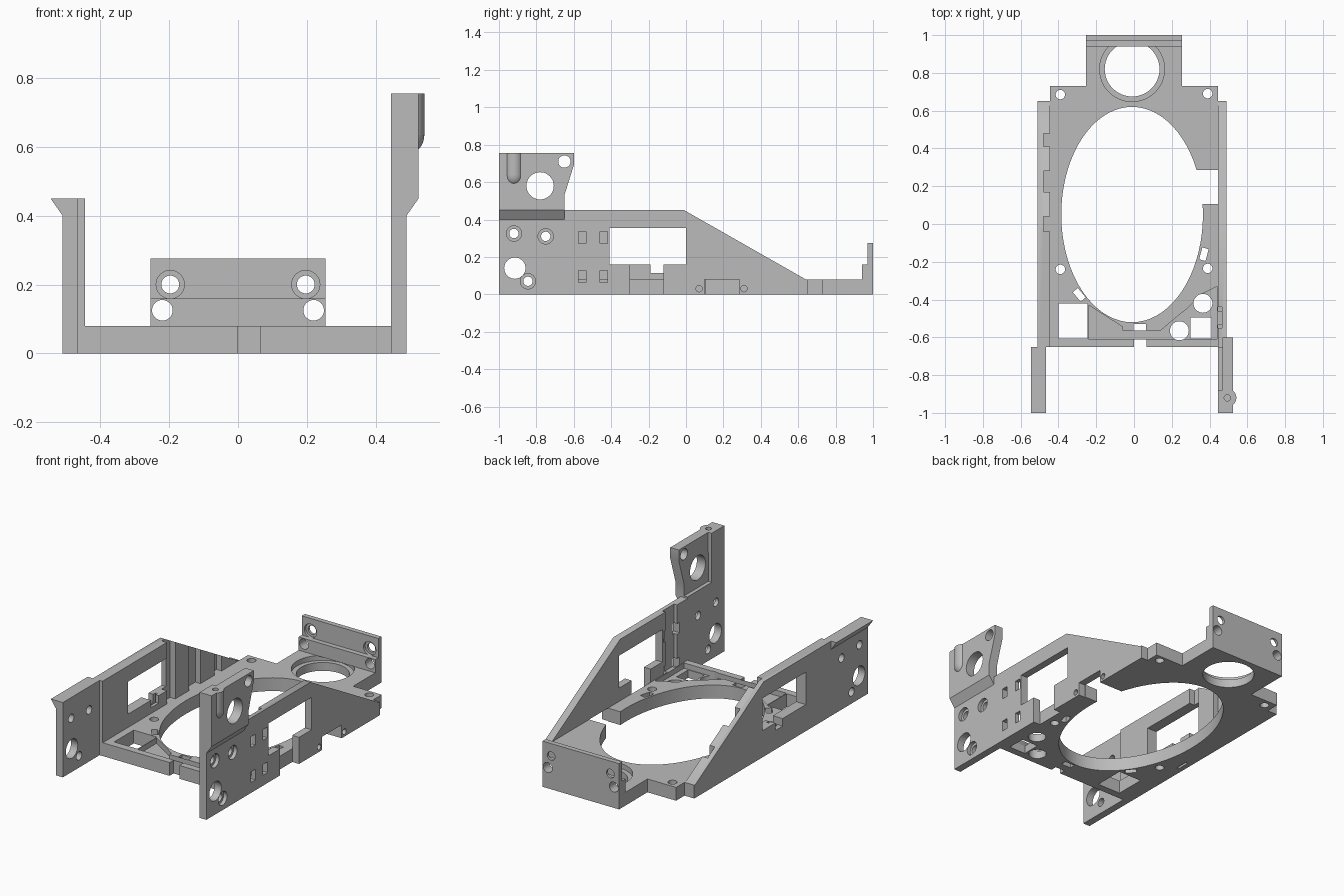
import bpy, bmesh, math
from mathutils import Matrix, Vector

old = bpy.data.objects.get("Cube")
if old:
    bpy.data.objects.remove(old, do_unlink=True)

grey = bpy.data.materials.new("light_grey")
grey.use_nodes = True
tone = (0.5, 0.5, 0.5, 1)
grey.diffuse_color = tone
grey.node_tree.nodes["Principled BSDF"].inputs["Base Color"].default_value = tone


def prism(name, pts, axis, a, b):
    """Extrude a 2D outline along an axis from a to b."""
    place = {"x": lambda u, v, w: (w, u, v),
             "y": lambda u, v, w: (u, w, v),
             "z": lambda u, v, w: (u, v, w)}[axis]
    bm = bmesh.new()
    face = bm.faces.new([bm.verts.new(place(u, v, a)) for u, v in pts])
    ext = bmesh.ops.extrude_face_region(bm, geom=[face])
    moved = [g for g in ext["geom"] if isinstance(g, bmesh.types.BMVert)]
    bmesh.ops.translate(bm, verts=moved, vec=Vector(place(0, 0, b - a)))
    bmesh.ops.recalc_face_normals(bm, faces=bm.faces)
    mesh = bpy.data.meshes.new(name)
    bm.to_mesh(mesh)
    bm.free()
    mesh.materials.append(grey)
    obj = bpy.data.objects.new(name, mesh)
    bpy.context.collection.objects.link(obj)
    return obj


def rect(u0, u1, v0, v1):
    return [(u0, v0), (u1, v0), (u1, v1), (u0, v1)]


def oval(u, v, ru, rv=None, n=32):
    rv = rv or ru
    return [(u + ru * math.cos(math.tau * i / n), v + rv * math.sin(math.tau * i / n))
            for i in range(n)]


def turned(u, v, w, h, deg):
    m = Matrix.Rotation(math.radians(deg), 2)
    return [tuple(m @ Vector(p) + Vector((u, v)))
            for p in rect(-w / 2, w / 2, -h / 2, h / 2)]


def combine(obj, tool, operation="DIFFERENCE"):
    tool.hide_render = True
    mod = obj.modifiers.new(operation.lower(), "BOOLEAN")
    mod.operation, mod.solver, mod.object = operation, "EXACT", tool
    bpy.context.view_layer.objects.active = obj
    bpy.ops.object.modifier_apply(modifier=mod.name)
    bpy.data.objects.remove(tool, do_unlink=True)


def cut(obj, pts, axis, a=-2, b=2):
    combine(obj, prism("cutter", pts, axis, a, b))


T = 0.08               # plate thickness
INNER = 0.445          # inner face of the side walls

# Base plate with rear tab
half = [(INNER, -0.65), (INNER, 0.73), (0.255, 0.73), (0.255, 1)]
base = prism("base_plate", half + [(-x, y) for x, y in reversed(half)], "z", 0, T)

# Recessed pocket behind the front lip, and the lip gap
cut(base, [(-0.24, -0.61), (0.44, -0.61), (0.44, -0.33), (0.36, -0.37), (0.28, -0.45),
           (0.24, -0.48), (0.14, -0.565), (-0.06, -0.565), (-0.06, -0.545),
           (-0.24, -0.43)], "z", 0.048, 0.2)
cut(base, rect(0, 0.065, -0.7, -0.612), "z")

# Large oval opening, side gap, front windows
cut(base, oval(-0.01, 0.05, 0.375, 0.57, 72), "z")
cut(base, rect(0.2, 0.5, 0.105, 0.285), "z")
cut(base, rect(-0.4, -0.245, -0.605, -0.42), "z")
cut(base, rect(0.3, 0.41, -0.605, -0.495), "z")

# Rear round opening with shallow seat
cut(base, oval(-0.01, 0.82, 0.145, n=48), "z")
cut(base, oval(-0.01, 0.82, 0.172, n=48), "z", 0.05, 0.2)

# Screw holes and slanted slots
for x, y, r in [(-0.39, 0.685, 0.025), (0.39, 0.69, 0.025), (-0.39, -0.24, 0.025),
                (0.39, -0.235, 0.025), (0.365, -0.42, 0.05), (0.24, -0.565, 0.05)]:
    cut(base, oval(x, y, r), "z")
for x, y, deg in [(-0.29, -0.375, 40), (0.37, -0.16, -15), (0.03, -0.547, 90)]:
    cut(base, turned(x, y, 0.035, 0.065, deg), "z")
for y0, y1 in [(0.0, 0.15), (0.25, 0.4)]:
    cut(base, oval(0.07 if y0 < 0.2 else 0.31, 0.03, 0.017, n=16), "x", 0.38, 0.5)

# Rear upright, stepped, with counterbored upper holes
back = prism("rear_upright", [(0.94, T), (1, T), (1, 0.275), (0.97, 0.275),
                              (0.97, 0.16), (0.94, 0.16)], "x", -0.255, 0.255)
for s in (-1, 1):
    cut(back, oval(s * 0.197, 0.2, 0.026), "y")
    cut(back, oval(s * 0.197, 0.2, 0.041), "y", 0.9, 0.985)
    cut(back, oval(s * 0.22, 0.125, 0.03), "y")

# Side walls share one sloping outline
outline = [(-1, 0), (0.65, 0), (0.65, T), (0.64, T), (-0.01, 0.45), (-1, 0.45)]
screws = [(-0.92, 0.325), (-0.75, 0.31), (-0.845, 0.07)]

# Left-hand-column wall (-x): thin skin, ribs, flared front top
low = prism("low_wall", outline, "x", -0.51, -INNER)
cut(low, rect(-1.1, -0.65, -0.1, 0.5), "x", -0.465, -0.4)
combine(low, prism("flare", [(-0.5, 0.4), (-0.51, 0.4), (-0.545, 0.45), (-0.5, 0.45)],
                   "y", -1, -0.65), "UNION")
for y0, y1 in [(0.41, 0.48), (0.17, 0.28), (-0.04, 0.04)]:
    cut(low, rect(y0, y1, T, 0.5), "x", -0.48, -0.4)
cut(low, rect(-0.41, 0, 0.16, 0.355), "x")
cut(low, rect(-0.19, -0.12, 0.115, 0.2), "x")
cut(low, rect(-0.48, -0.465, -0.18, -0.1), "z", -1, 0.3)
cut(low, oval(-0.915, 0.14, 0.057), "x")
for y, z in screws:
    cut(low, oval(y, z, 0.025), "x")

# Tall wall (+x): raised, thickened front panel
tall = prism("tall_wall", outline, "x", INNER, 0.49)
cut(tall, rect(-0.55, -0.44, T, 0.6), "x", 0.4, 0.465)
cut(tall, rect(-0.41, 0, 0.16, 0.355), "x")
cut(tall, rect(-0.3, -0.12, -0.1, 0.2), "x")
cut(tall, rect(0.1, 0.285, -0.1, T), "x")
for y in (0.07, 0.31):
    cut(tall, oval(y, 0.03, 0.017, n=16), "x")
for y in (-0.555, -0.44):
    for z in (0.305, 0.095):
        cut(tall, rect(y - 0.02, y + 0.02, z - 0.032, z + 0.032), "x")
cut(tall, oval(-0.915, 0.14, 0.057), "x")
for y, z in screws:
    cut(tall, oval(y, z, 0.025), "x")
    cut(tall, oval(y, z, 0.041), "x", 0.468, 0.6)

# Upper panel with sloping flare underneath
panel = prism("upper_panel", [(-1, 0.45), (-0.65, 0.45), (-0.65, 0.53), (-0.6, 0.69),
                              (-0.6, 0.755), (-1, 0.755)], "x", INNER, 0.525)
cut(panel, rect(-0.88, -0.5, 0.46, 0.9), "x", 0.4, 0.468)
prism("panel_flare", [(0.48, 0.4), (0.49, 0.4), (0.525, 0.45), (0.48, 0.45)],
      "y", -1, -0.65)

# Rounded screw boss on the panel
bm = bmesh.new()
bmesh.ops.create_uvsphere(bm, u_segments=32, v_segments=16, radius=0.048)
for v in bm.verts:
    v.co.z = 0.755 if v.co.z > 0.001 else 0.635 + v.co.z * 1.15
    v.co += Vector((0.494, -0.92, 0))
mesh = bpy.data.meshes.new("boss")
bm.to_mesh(mesh)
bm.free()
bpy.data.objects.new("boss", mesh)
boss = prism("screw_boss", oval(0.494, -0.92, 0.048), "z", 0.635, 0.755)
tip = bpy.data.objects["boss"]
tip.name = "boss_tip"
for v in mesh.vertices:
    v.co.z = min(v.co.z, 0.636)
mesh.materials.append(grey)
bpy.context.collection.objects.link(tip)
cut(boss, oval(0.494, -0.92, 0.017, n=16), "z", 0.6, 1)
cut(panel, oval(0.494, -0.92, 0.03, n=16), "z", 0.66, 1)
cut(panel, oval(-0.78, 0.58, 0.073), "x")
cut(panel, oval(-0.65, 0.71, 0.033), "x")

# Flat faces stay crisp, round holes shade smoothly
bpy.ops.object.select_all(action="DESELECT")
for obj in (base, back, low, tall, panel, boss, tip):
    obj.select_set(True)
bpy.context.view_layer.objects.active = base
bpy.ops.object.shade_smooth_by_angle(angle=math.radians(30))
